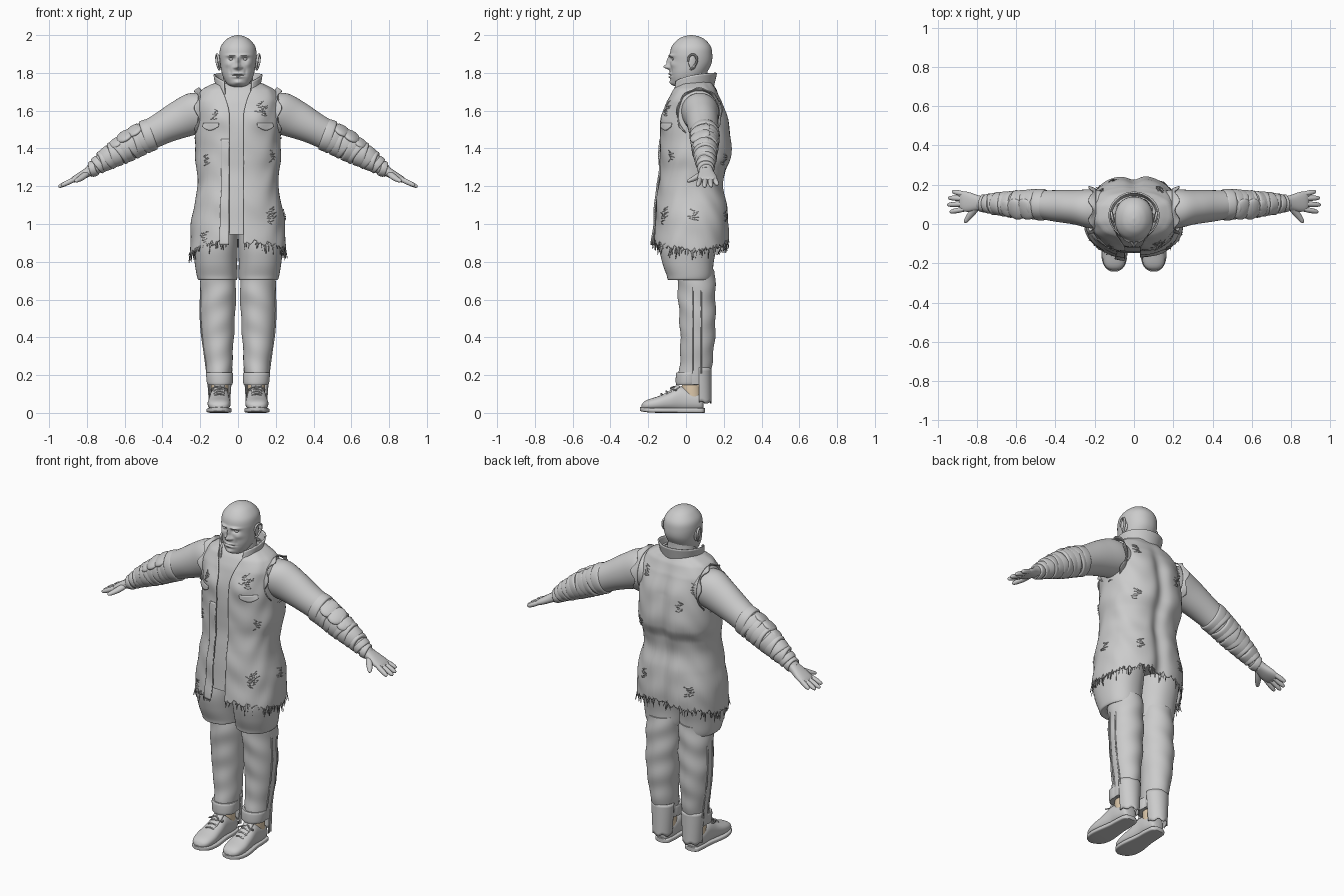
import bpy, bmesh, random
from math import sin, cos, pi, exp, asin, radians
from mathutils import Vector, Euler

random.seed(4)
X, Y, Z = Vector((1, 0, 0)), Vector((0, 1, 0)), Vector((0, 0, 1))


def make(name, verts, faces, mirror=False, thick=0, angle=45, color=None):
    me = bpy.data.meshes.new(name)
    me.from_pydata([tuple(v) for v in verts], [], faces)
    bm = bmesh.new()
    bm.from_mesh(me)
    bmesh.ops.recalc_face_normals(bm, faces=bm.faces)
    bm.to_mesh(me)
    bm.free()
    me.shade_smooth()
    me.set_sharp_from_angle(angle=radians(angle))
    ob = bpy.data.objects.new(name, me)
    bpy.context.collection.objects.link(ob)
    if thick:
        m = ob.modifiers.new("thickness", 'SOLIDIFY')
        m.thickness, m.offset = thick, 0
    if mirror:
        ob.modifiers.new("mirror", 'MIRROR').use_mirror_merge = False
    if color:
        mat = bpy.data.materials.new(name)
        mat.diffuse_color = color
        me.materials.append(mat)
    return ob


def grid(name, f, nu, nv, closed=True, caps=True, **kw):
    """Surface f(u, v), u around and v along, both 0..1."""
    cols = nu if closed else nu + 1
    verts = [f(i / nu, j / nv) for j in range(nv + 1) for i in range(cols)]
    faces = [(j * cols + i, j * cols + (i + 1) % cols, (j + 1) * cols + (i + 1) % cols, (j + 1) * cols + i)
             for j in range(nv) for i in range(nu)]
    if closed and caps:
        faces += [tuple(range(cols)), tuple(nv * cols + i for i in range(cols))]
    return make(name, verts, faces, **kw)


def smooth_rows(rows, t):
    """Catmull-Rom through table rows, t counted in rows."""
    i = min(int(t), len(rows) - 2)
    f = t - i
    q = [rows[max(0, min(len(rows) - 1, i + k))] for k in (-1, 0, 1, 2)]
    return [b + .5 * f * (c - a + f * (2 * a - 5 * b + 4 * c - d + f * (3 * (b - c) + d - a)))
            for a, b, c, d in zip(*q)]


def power(c, e):
    return (1 if c > 0 else -1) * abs(c) ** (2 / e)


def loft(name, rows, u=X, v=Y, n=32, m=24, e=2.0, disp=None, **kw):
    """Rows of x, y, z, half-size along u, half-size along v."""
    def f(s, t):
        x, y, z, a, b = smooth_rows(rows, t * (len(rows) - 1))
        p = Vector((x, y, z)) + u * a * power(cos(2 * pi * s), e) + v * b * power(sin(2 * pi * s), e)
        return disp(p) if disp else p
    return grid(name, f, n, m, **kw)


def ball(name, c, r, rot=(0, 0, 0), mirror=True):
    R = Euler(rot).to_matrix()
    def f(s, t):
        k = max(sin(pi * t), .01)
        return Vector(c) + R @ Vector((r[0] * k * cos(2 * pi * s), r[1] * k * sin(2 * pi * s), r[2] * cos(pi * t)))
    return grid(name, f, 24, 14, mirror=mirror)


def cord(name, pts, r, mirror=True, cyclic=False):
    cu = bpy.data.curves.new(name, 'CURVE')
    cu.dimensions, cu.bevel_depth, cu.bevel_resolution, cu.resolution_u = '3D', r, 2, 6
    sp = cu.splines.new('BEZIER')
    sp.bezier_points.add(len(pts) - 1)
    for bp, p in zip(sp.bezier_points, pts):
        bp.co = p
        bp.handle_left_type = bp.handle_right_type = 'AUTO'
    sp.use_cyclic_u = cyclic
    tmp = bpy.data.objects.new("path", cu)
    bpy.context.collection.objects.link(tmp)
    me = bpy.data.meshes.new_from_object(tmp.evaluated_get(bpy.context.evaluated_depsgraph_get()))
    verts, faces = [v.co.copy() for v in me.vertices], [tuple(p.vertices) for p in me.polygons]
    bpy.data.objects.remove(tmp)
    return make(name, verts, faces, mirror=mirror)


# Head with sculpted face
BUMPS = [(0, 1.832, .013, .013, .032), (0, 1.862, .009, .024, .017), (.017, 1.828, .008, .007, .010),
         (.034, 1.892, .024, .007, .012), (.036, 1.873, .017, .009, -.013), (0, 1.795, .026, .005, .010),
         (0, 1.778, .024, .006, .009), (0, 1.787, .03, .003, -.006), (0, 1.75, .022, .012, .010),
         (.055, 1.845, .018, .016, .007), (.04, 1.805, .007, .018, -.004)]

def face(p):
    if p.y < 0:
        for x, z, sx, sz, amp in BUMPS:
            p.y -= amp * exp(-((abs(p.x) - x) / sx) ** 2 - ((p.z - z) / sz) ** 2)
    return p

loft("head", [(0, 0, 1.722, .02, .03), (0, -.01, 1.735, .05, .06), (0, 0, 1.76, .07, .08), (0, .012, 1.80, .086, .097),
              (0, .025, 1.85, .094, .11), (0, .027, 1.90, .098, .112), (0, .028, 1.94, .091, .103),
              (0, .028, 1.975, .064, .074), (0, .028, 1.993, .034, .04), (0, .028, 2.0, .004, .005)],
     n=128, m=110, e=2.15, disp=face)
ball("eye", (.036, -.063, 1.873), (.013, .012, .010))
ball("ear", (.098, .034, 1.856), (.008, .022, .038), (.12, 0, .25))
cord("ear_rim", [(.102, .012, 1.86), (.107, .02, 1.89), (.113, .045, 1.895), (.114, .058, 1.868), (.106, .04, 1.832),
                 (.098, .024, 1.816)], .006)
loft("neck", [(0, .05, 1.6, .1, .1), (0, .045, 1.7, .085, .085), (0, .04, 1.77, .078, .075), (0, .04, 1.83, .07, .075)])

# Coat surface: z, half width, front y, back y
COAT = [(1.76, .085, -.02, .13), (1.74, .135, -.04, .14), (1.71, .19, -.07, .16), (1.65, .22, -.10, .19),
        (1.55, .22, -.125, .225), (1.45, .222, -.135, .24), (1.35, .225, -.135, .24), (1.28, .215, -.135, .21),
        (1.2, .21, -.145, .2), (1.1, .23, -.155, .217), (1.0, .245, -.16, .228), (.9, .25, -.168, .225),
        (.8, .25, -.175, .22)]
E = 2.35

def coat_row(z):
    z = max(.8, min(1.76, z))
    i = next(k for k in range(len(COAT) - 1) if COAT[k + 1][0] <= z)
    return smooth_rows(COAT, i + (COAT[i][0] - z) / (COAT[i][0] - COAT[i + 1][0]))[1:]

def coat(ang, z, off=0, wrinkle=.003):
    """Point on the coat; angle 0 is the front, positive toward +x."""
    rx, y0, y1 = coat_row(z)
    yc, ry = (y0 + y1) / 2, (y1 - y0) / 2
    sx, sy = power(sin(ang), E), -power(cos(ang), E)
    off += wrinkle * sin(z * 34 + 2 * sin(ang * 3)) * sin(ang * 5 + z * 6)
    x, y = sx * (rx + off), yc + sy * (ry + off)
    if sy > 0:
        y -= .022 * exp(-(x / .04) ** 2) * min(1, max(0, (1.74 - z) * 5))
    else:
        y -= .014 * exp(-((abs(x) - .11) / .06) ** 2 - ((z - 1.56) / .06) ** 2)
    return Vector((x, y, z))

def edge(z, side):
    """Angle of the open front edge."""
    w = (.045 if side < 0 else .03) + .06 * max(0, (z - 1.58) / .17) ** 1.5
    return side * asin(min(1, (w / coat_row(z)[0]) ** (E / 2)))

NU = 180
jag = [random.uniform(-.015, .015) for _ in range(NU + 1)]

def hem(u):
    return .885 + .02 * cos(u * 4 * pi) - .03 * exp(-((u - .8) / .06) ** 2) + jag[round(u * NU)]

def coat_uv(u, v):
    z = 1.755 + (hem(u) - 1.755) * v
    a, b = edge(z, 1), 2 * pi + edge(z, -1)
    ang = a + (b - a) * u
    return coat(ang, z, .012 * exp(-(1 - u) / .03) * v)

grid("open_coat", coat_uv, NU, 100, closed=False, thick=.006)
grid("body", lambda u, v: coat(2 * pi * u, 1.745 - .8 * v, -.016, 0), 72, 50)
ball("belly_bottom", (0, -.06, 1.0), (.07, .085, .055), mirror=False)

# Frayed threads along the hem
verts, faces = [], []
for i in range(150):
    u = random.randint(0, NU - 2) / NU
    a, b, p = coat_uv(u, .985), coat_uv(u + 1 / NU, .985), coat_uv(u, 1)
    tip = p + Vector((random.uniform(-.012, .012), random.uniform(-.012, .012), -random.uniform(.015, .05)))
    faces.append(tuple(range(len(verts), len(verts) + 3)))
    verts += [a, b, tip]
make("hem_fringe", verts, faces, thick=.003)

# Torn slits on the cloth
verts, faces = [], []
for ang, z in [(-.5, 1.58), (.5, 1.62), (.62, 1.60), (.8, 1.06), (.7, 1.03), (-.75, .93), (-.8, 1.34), (.85, 1.36),
               (2.6, 1.64), (-2.7, 1.5), (2.45, 1.34), (2.65, 1.04), (-2.5, 1.0), (-2.3, 1.6), (1.6, 1.05)]:
    for k in range(5):
        a, h = ang + random.uniform(-.05, .05), z + (k - 2) * .012
        w, s = random.uniform(.05, .13), random.uniform(-.01, .01)
        faces.append(tuple(range(len(verts), len(verts) + 4)))
        verts += [coat(a - w, h - s, .004), coat(a, h + .004, .010), coat(a + w, h + s, .004), coat(a, h - .004, .008)]
make("coat_tears", verts, faces, thick=.002)

# Front placket, chest pocket flaps
def placket(u, v):
    z = 1.45 - .56 * v
    return coat(edge(z, -1) - .18 * u, z, .008 + .008 * v)
grid("front_placket", placket, 6, 50, closed=False, thick=.005)
grid("chest_flap", lambda u, v: coat(.4 + .5 * u, 1.535 - v * (.02 + .02 * sin(pi * u)), .004 + .006 * v), 14, 4,
     closed=False, thick=.004, mirror=True)

# Collar: stands at the neck, opens into lapels
def collar(u, v):
    s = 2 * u - 1
    a, k = s * 2.55, abs(s) ** 3
    lo, r = 1.725 - .06 * k, .102 + .018 * v
    z = lo + (1.80 - .045 * k - lo) * v
    return Vector((r * sin(a) * (1.05 + .15 * k * (1 - v)), .045 + (r - .004) * cos(a) - .03 * k * (1 - v), z))
grid("collar", collar, 60, 8, closed=False, thick=.008)

# Arms
V = Vector((.5, 0, .87))
ARM = [(.10, .07, 1.60, .09, .10), (.2, .075, 1.592, .1, .115), (.3, .085, 1.555, .088, .102), (.4, .092, 1.507, .08, .085),
       (.5, .1, 1.455, .07, .077), (.6, .1, 1.40, .063, .07), (.7, .103, 1.34, .05, .051), (.79, .105, 1.275, .034, .03)]
loft("arm", ARM, u=Y, v=V, n=40, m=40, mirror=True)

def band(name, t, width, grow, tilt=0.0, yaw=0.0):
    x, y, z, a, b = smooth_rows(ARM, t)
    d = Vector((.87, yaw, -.5 + tilt)).normalized()
    u = (Y - d * d.y).normalized()
    c = Vector((x, y, z))
    rows = [(*(c + d * width * k), a * .96 + g * grow, b * .96 + g * grow)
            for k, g in ((-.5, 0), (-.42, .8), (0, 1), (.42, .8), (.5, 0))]
    loft(name, rows, u=u, v=u.cross(d), n=36, m=12, mirror=True)

# Bandage wraps and overlapping arm pads
for i in range(11):
    band("arm_wrap", 3.75 + i * .29, .055 if i < 9 else .035, .011 - .0003 * i, .22 * (-1) ** i, .18 * sin(i * 2.1))
for x, y, z, r in ((.50, .085, 1.52, .042), (.55, .075, 1.495, .050), (.60, .075, 1.465, .05), (.645, .08, 1.43, .042)):
    ball("arm_pad", (x, y, z), (r, r * 1.15, .02), (.4, .55, 0))

# Ragged armholes
def armhole(u, v):
    a = 2 * pi * u
    r = 1 + .10 * v + .03 * sin(a * 9) * v
    return Vector((.195 + .025 * v + .012 * sin(a * 7) * v, .07 + .108 * r * cos(a), 1.585 + .122 * r * sin(a)))
grid("armhole_edge", armhole, 72, 4, caps=False, thick=.005, mirror=True)

# Hands
W = Vector((.45, 0, .89))
loft("palm", [(.765, .105, 1.292, .034, .03), (.80, .108, 1.272, .04, .025), (.84, .112, 1.25, .05, .021),
              (.87, .115, 1.235, .05, .016), (.885, .115, 1.228, .042, .010)], u=Y, v=W, n=28, m=14, e=2.4, mirror=True)
for y0, y1, L in ((.075, .062, .072), (.102, .098, .085), (.129, .133, .08), (.153, .165, .06)):
    pts = [(.865 + L * k, y0 + (y1 - y0) * k, 1.237 - L * .48 * k, r, r)
           for k, r in ((0, .0125), (.4, .0135), (.75, .012), (.95, .008), (1, .002))]
    loft("finger", pts, u=Y, v=W, n=14, m=12, mirror=True)
loft("thumb", [(.80, .085, 1.268, .016, .016), (.825, .055, 1.248, .017, .016), (.845, .03, 1.235, .014, .013),
               (.858, .012, 1.228, .009, .009), (.862, .006, 1.226, .002, .002)],
     u=Vector((.75, .6, -.2)), v=W, n=16, m=14, mirror=True)

# Shorts and lower legs
loft("shorts_leg", [(.115, .03, 1.02, .11, .15), (.12, .012, .9, .119, .155), (.117, .01, .8, .113, .137),
                    (.111, .019, .73, .108, .122), (.108, .02, .705, .102, .115), (.106, .03, .71, .09, .10)],
     n=44, m=30, e=2.2, mirror=True)
def trouser(p):
    p.y += .003 * sin(p.z * 45 + p.x * 20)
    p.x += .002 * sin(p.z * 38 + p.y * 15)
    return p
loft("lower_leg", [(.106, .052, .76, .088, .1), (.105, .055, .68, .094, .1), (.106, .058, .58, .094, .098),
                   (.108, .062, .45, .089, .094), (.104, .058, .32, .077, .088), (.1, .048, .22, .067, .085),
                   (.098, .045, .15, .063, .082)], n=44, m=44, disp=trouser, mirror=True)
loft("trouser_cuff", [(.098, .02, .212, .064, .064), (.098, .016, .208, .071, .069), (.096, .012, .155, .068, .066),
                      (.096, .012, .148, .06, .06)], n=36, m=10, mirror=True)
grid("trouser_back_drape", lambda u, v: Vector((.098 + (.066 - .012 * v) * cos(pi * u),
     .068 + .064 * sin(pi * u), .24 - .185 * v + .006 * sin(u * 21) * v)), 28, 10, closed=False, thick=.006, mirror=True)
for y in (.035, .08):
    cord("leg_seam", [(.193, y, .69), (.199, y, .58), (.196, y, .45), (.179, y, .32), (.164, y, .21)], .004)

# Shoes, soles, socks and laces
loft("sock", [(.097, .035, .06, .044, .05), (.097, .03, .12, .046, .052), (.097, .03, .17, .046, .052)],
     mirror=True, color=(.75, .6, .42, 1))
loft("shoe", [(.097, .092, .045, .02, .028), (.097, .08, .056, .04, .046), (.097, .03, .064, .049, .056),
              (.098, -.03, .074, .05, .066), (.099, -.09, .060, .056, .050), (.1, -.15, .049, .061, .038),
              (.1, -.20, .042, .054, .029), (.1, -.225, .037, .038, .020), (.1, -.236, .033, .012, .007)],
     u=X, v=Z, n=36, m=36, e=2.3, mirror=True)
loft("sole", [(.097, .1, .013, .02, .012), (.097, .085, .013, .044, .013), (.097, .03, .013, .051, .013),
              (.098, -.03, .013, .053, .013), (.1, -.13, .013, .066, .013), (.1, -.19, .015, .061, .013),
              (.1, -.225, .018, .043, .012), (.1, -.243, .02, .014, .010)], u=X, v=Z, n=32, m=36, e=5, mirror=True)
loft("shoe_tongue", [(.098, -.12, .088, .025, .010), (.098, -.07, .115, .028, .011), (.098, -.035, .145, .03, .010)],
     u=X, v=Vector((0, -.5, .87)), n=20, m=10, e=3, mirror=True)
for i in range(4):
    y, z = -.045 - .026 * i, .138 - .013 * i
    cord("shoe_lace", [(.062, y + .012, z - .028), (.085, y - .004, z), (.112, y - .008, z), (.135, y + .01, z - .028)], .004)
cord("lace_bow", [(.098, -.055, .138), (.135, -.075, .13), (.14, -.055, .12), (.098, -.06, .136), (.06, -.08, .128),
                  (.058, -.058, .12)], .0035, cyclic=True)
